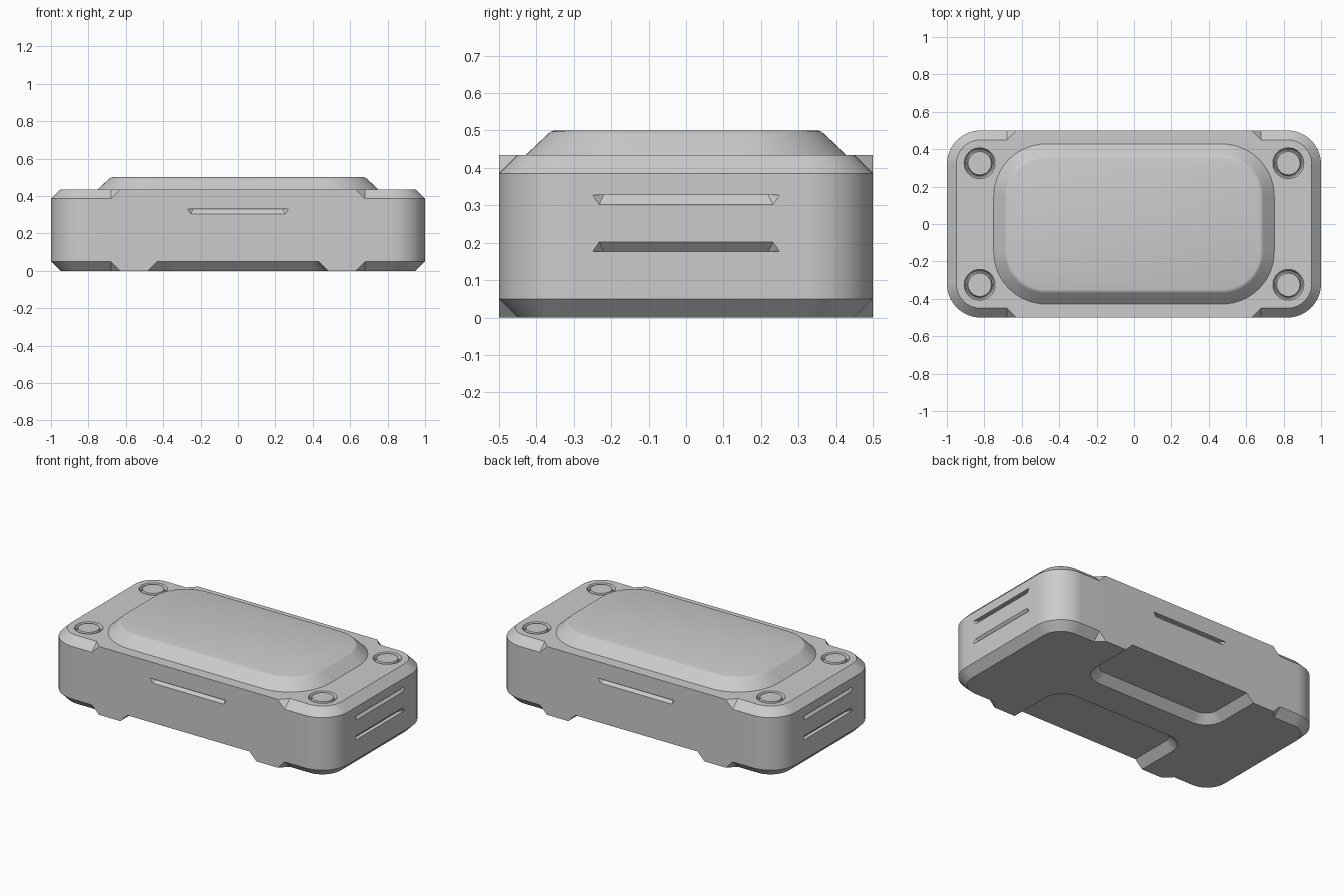
import bpy, bmesh
from math import cos, sin, pi

if "Cube" in bpy.data.objects:
    bpy.data.objects.remove(bpy.data.objects["Cube"])

SEG = 16


def loft(bm, rings, caps=True):
    """Skin a list of equal-length point rings; returns vertex rings."""
    vr = [[bm.verts.new(p) for p in r] for r in rings]
    n = len(vr[0])
    for a, b in zip(vr, vr[1:]):
        for i in range(n):
            j = (i + 1) % n
            bm.faces.new((a[i], a[j], b[j], b[i]))
    if caps:
        bm.faces.new(vr[0][::-1])
        bm.faces.new(vr[-1])
    return vr


def rounded(hx, hy, r, z, cy=0.0):
    pts = []
    for q, (sx, sy) in enumerate(((1, 1), (-1, 1), (-1, -1), (1, -1))):
        for k in range(SEG + 1):
            a = (q + k / SEG) * pi / 2
            pts.append((sx * (hx - r) + r * cos(a), cy + sy * (hy - r) + r * sin(a), z))
    return pts


def finish(bm, name):
    bmesh.ops.recalc_face_normals(bm, faces=bm.faces[:])
    me = bpy.data.meshes.new(name)
    bm.to_mesh(me)
    bm.free()
    ob = bpy.data.objects.new(name, me)
    bpy.context.collection.objects.link(ob)
    return ob


def smooth(ob):
    bpy.ops.object.select_all(action='DESELECT')
    ob.select_set(True)
    bpy.context.view_layer.objects.active = ob
    bpy.ops.object.shade_smooth_by_angle(angle=0.5)


# Case body: edges chamfered at the ends only, full width in the middle
H, C, R = 0.435, 0.05, 0.18


def body_ring(z, inset):
    pts, chamfered = [], []
    for q, (sx, sy) in enumerate(((1, 1), (-1, 1), (-1, -1), (1, -1))):
        arc = []
        for k in range(SEG + 1):
            a = (q + k / SEG) * pi / 2
            arc.append((sx * (1 - R) + (R - inset) * cos(a),
                        sy * (0.5 - R) + (R - inset) * sin(a), z))
        mid = [(sx * 0.68, sy * (0.5 - inset), z), (sx * 0.63, sy * 0.5, z)]
        if q % 2 == 0:
            pts += arc + mid
            chamfered += [True] * (SEG + 2) + [False]
        else:
            pts += mid[::-1] + arc
            chamfered += [False] + [True] * (SEG + 2)
    return pts, chamfered


bm = bmesh.new()
levels = [(0, C), (C, 0), (H - C, 0), (H, C)]
flags = body_ring(0, 0)[1]
rings = [[bm.verts.new(p) for p in body_ring(z, i)[0]] for z, i in levels]
n = len(flags)
for band in range(3):
    lo, hi = rings[band], rings[band + 1]
    for i in range(n):
        j = (i + 1) % n
        a, b, c, d = lo[i], lo[j], hi[j], hi[i]
        if band == 1 or flags[i] == flags[j]:
            bm.faces.new((a, b, c, d))
        elif flags[i] == (band == 0):
            bm.faces.new((a, b, d))
            bm.faces.new((b, c, d))
        else:
            bm.faces.new((a, b, c))
            bm.faces.new((a, c, d))
bm.faces.new(rings[0][::-1])
bm.faces.new(rings[-1])
bmesh.ops.dissolve_degenerate(bm, dist=1e-5, edges=bm.edges[:])
body = finish(bm, "case_body")

# Cutters: underside recesses, side slots, ring grooves
bm = bmesh.new()
for s in (1, -1):
    loft(bm, [rounded(0.43 + d, 0.45 + d, 0.08 + d, 0.05 - d, s * 0.6) for d in (0.08, 0)])


def slot(half, z_flat, z_slope, place):
    pts = []
    for s in (1, -1):
        for w in (0.03, 0):
            pts += [(s * half, w, z_flat), (s * (half - 0.018), w, z_slope)]
        pts.append((s * (half - 0.03), -0.025, z_flat))
    vs = [bm.verts.new(place(*p)) for p in pts]
    res = bmesh.ops.convex_hull(bm, input=vs)
    junk = set(res["geom_interior"]) | set(res["geom_unused"])
    bmesh.ops.delete(bm, geom=[v for v in junk if isinstance(v, bmesh.types.BMVert)],
                     context='VERTS')


for s in (1, -1):
    slot(0.27, 0.33, 0.303, lambda u, w, z: (u, s * (0.5 + w), z))
    slot(0.25, 0.328, 0.302, lambda u, w, z: (s * (1 + w), u, z))
    slot(0.25, 0.176, 0.202, lambda u, w, z: (s * (1 + w), u, z))

groove = ((0.083, H + 0.01), (0.083, H), (0.074, H - 0.02), (0.068, H - 0.02),
          (0.062, H), (0.062, H + 0.01))
for x in (0.825, -0.825):
    for y in (0.325, -0.325):
        circles = [[(x + r * cos(2 * pi * k / 40), y + r * sin(2 * pi * k / 40), z)
                    for k in range(40)] for r, z in groove]
        v = loft(bm, circles, caps=False)
        for k in range(40):
            m = (k + 1) % 40
            bm.faces.new((v[-1][k], v[-1][m], v[0][m], v[0][k]))
cutter = finish(bm, "cutter")
cutter.hide_render = True

mod = body.modifiers.new("cuts", 'BOOLEAN')
mod.operation = 'DIFFERENCE'
mod.solver = 'EXACT'
mod.object = cutter
bpy.context.view_layer.objects.active = body
bpy.ops.object.modifier_apply(modifier=mod.name)
bpy.data.objects.remove(cutter)
smooth(body)

# Raised lid panel with sloped rim
bm = bmesh.new()
rim = ((0, 0.42), (0, H), (0.058, 0.49), (0.066, 0.497), (0.077, 0.5))
loft(bm, [rounded(0.75 - d, 0.428 - d, 0.28 - d, z) for d, z in rim])
smooth(finish(bm, "lid_panel"))
